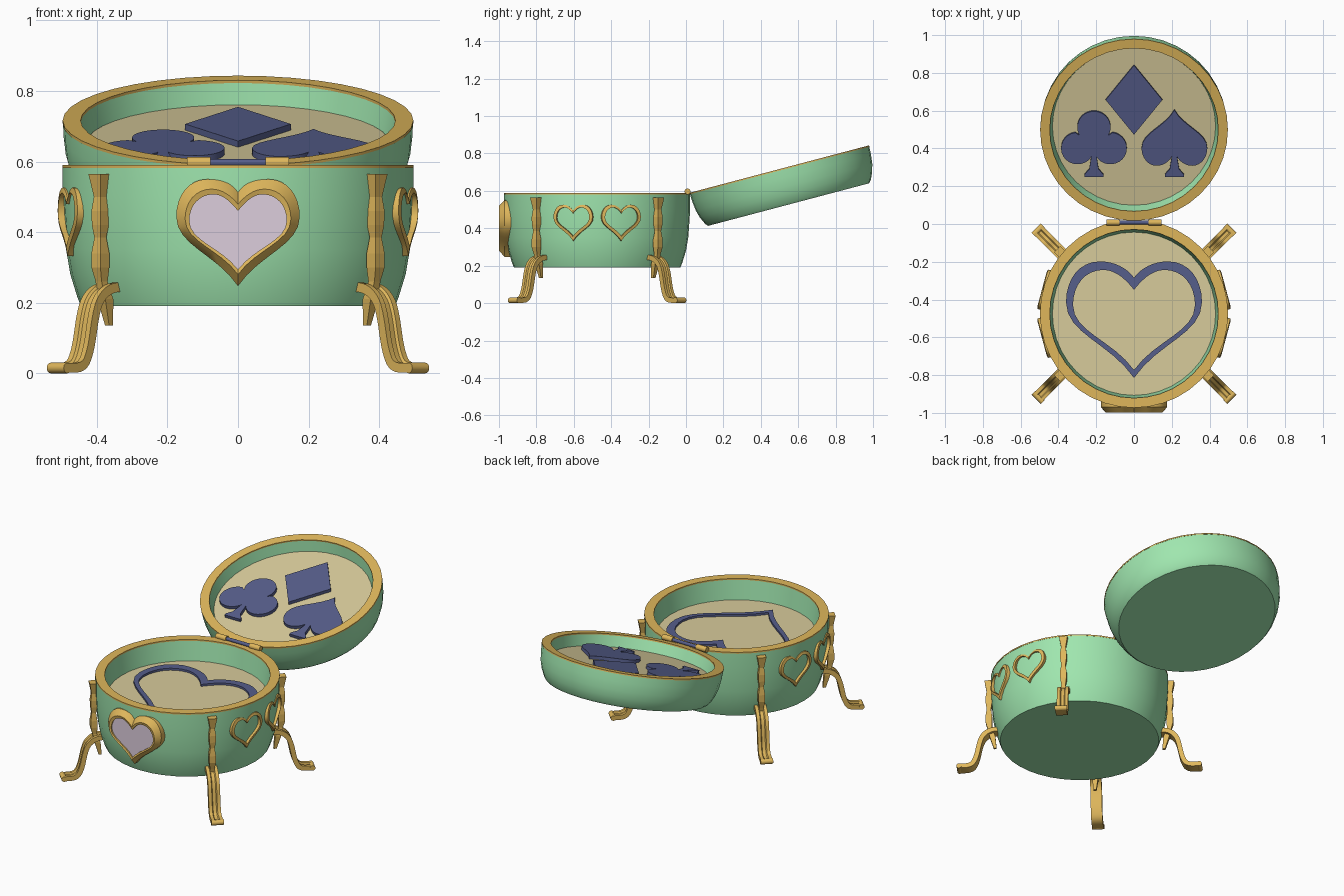
import bpy, bmesh
from math import sin, cos, pi, radians, atan2
from mathutils import Matrix, Vector
from mathutils.geometry import interpolate_bezier

if "Cube" in bpy.data.objects:
    bpy.data.objects.remove(bpy.data.objects["Cube"])

T, R = Matrix.Translation, Matrix.Rotation
CY = -0.475          # centre of the round box in y
SIDES = 40


def material(name, rgb):
    m = bpy.data.materials.new(name)
    m.diffuse_color = [c ** 2.2 for c in rgb] + [1]
    m.use_nodes = True
    m.node_tree.nodes["Principled BSDF"].inputs["Base Color"].default_value = m.diffuse_color
    return m


GREEN = material("green", (0.62, 0.90, 0.68))
GOLD = material("gold", (0.87, 0.71, 0.36))
BEIGE = material("beige", (0.84, 0.79, 0.60))
NAVY = material("navy", (0.34, 0.37, 0.54))
LILAC = material("lilac", (0.86, 0.80, 0.86))


def loft(name, loops, mat, matrix=Matrix(), ring=False, smooth=35):
    """Skin equal-length loops; ring joins last to first, otherwise both ends are capped."""
    bm = bmesh.new()
    vs = [[bm.verts.new(p) for p in lp] for lp in loops]
    n = len(vs[0])
    pairs = list(zip(vs, vs[1:])) + ([(vs[-1], vs[0])] if ring else [])
    for a, b in pairs:
        for i in range(n):
            j = (i + 1) % n
            bm.faces.new((a[i], a[j], b[j], b[i]))
    if not ring:
        bm.faces.new(vs[0])
        bm.faces.new(vs[-1])
    bmesh.ops.recalc_face_normals(bm, faces=bm.faces)
    me = bpy.data.meshes.new(name)
    bm.to_mesh(me)
    bm.free()
    me.materials.append(mat)
    ob = bpy.data.objects.new(name, me)
    bpy.context.collection.objects.link(ob)
    ob.matrix_world = matrix
    if smooth:
        bpy.ops.object.select_all(action='DESELECT')
        ob.select_set(True)
        bpy.context.view_layer.objects.active = ob
        bpy.ops.object.shade_smooth_by_angle(angle=radians(smooth))
    return ob


def lathe(name, profile, mat, matrix, ring=False):
    ang = [2 * pi * i / SIDES for i in range(SIDES)]
    return loft(name, [[(r * cos(a), r * sin(a), z) for a in ang] for r, z in profile],
                mat, matrix, ring)


def at(outline, z):
    return [(x, y, z) for x, y in outline]


def plate(name, outline, z0, z1, mat, matrix):
    return loft(name, [at(outline, z0), at(outline, z1)], mat, matrix)


def curve(*pts, n=9):
    """Chain of cubic beziers sharing end points."""
    out = []
    for k in range(0, len(pts) - 1, 3):
        p0, h0, h1, p1 = (Vector((*p, 0)) for p in pts[k:k + 4])
        out += [(v.x, v.y) for v in interpolate_bezier(p0, h0, h1, p1, n)][:-1]
    return out + [pts[-1]]


def mirrored(half):
    return half + [(-x, y) for x, y in reversed(half) if abs(x) > 1e-5]


def heart(hw, y0, y1, notch):
    half = curve((0, notch), (.1, notch + .08), (.28, 1), (.5, 1), (.8, 1), (1, .85), (1, .65),
                 (1, .38), (.35, .3), (0, 0))
    return mirrored([(x * hw, y0 + y * (y1 - y0)) for x, y in half])


# box body: green bowl, gold rim, beige lining
box = T((0, CY, 0))
lathe("box_body", [(.445, .19), (.455, .215), (.475, .28), (.487, .35), (.493, .43), (.497, .50),
                   (.497, .585), (.447, .585), (.432, .465)], GREEN, box)
lathe("box_rim", [(.498, .582), (.498, .59), (.446, .59), (.446, .582)], GOLD, box, True)
lathe("box_lining", [(.431, .466), (.431, .47)], BEIGE, box)
ho, hi = heart(.36, -.34, .277, .86), heart(.323, -.298, .232, .80)
loft("box_inlay_heart", [at(ho, .468), at(ho, .482), at(hi, .482), at(hi, .468)], NAVY, box, True)

# lid, opened back on its hinge
lid = T((0, .02, .59)) @ R(radians(14.8), 4, 'X') @ T((0, .495, 0))
lathe("lid_shell", [(.445, -.196), (.458, -.182), (.477, -.14), (.488, -.10), (.494, -.05),
                    (.496, -.005), (.447, -.005), (.432, -.073)], GREEN, lid)
lathe("lid_rim", [(.497, -.008), (.497, 0), (.446, 0), (.446, -.008)], GOLD, lid, True)
lathe("lid_lining", [(.431, -.072), (.431, -.068)], BEIGE, lid)

# card suits on the lid lining
plate("diamond_suit", [(.15, .15), (0, .34), (-.15, .15), (0, -.04)], -.07, -.05, NAVY, lid)


def arc(cx, cy, r, a0, a1, n=16):
    return [(cx + r * cos(radians(a0 + (a1 - a0) * i / n)),
             cy + r * sin(radians(a0 + (a1 - a0) * i / n))) for i in range(n + 1)]


stem = [(.012, -.235), (.05, -.26), (.05, -.275)]
stem = [(.05, -.272), (.05, -.258), (.025, -.23), (.014, -.16)]
club = mirrored(stem + arc(.087, -.115, .087, -140, 82) + arc(0, 0, .088, -30, 90))
plate("club_suit", club, -.07, -.05, NAVY, lid @ T((-.212, 0, 0)))
spade = mirrored(stem + curve((.016, -.165), (.04, -.20), (.07, -.21), (.095, -.21), (.14, -.21),
                              (.174, -.165), (.174, -.115), (.174, -.03), (.05, .0), (0, .095)))
plate("spade_suit", spade, -.07, -.05, NAVY, lid @ T((.214, 0, 0)))

# hinge: navy pin with two gold knuckles


def barrel(name, x0, x1, r, mat):
    loft(name, [[(x, .008 + r * cos(a), .597 + r * sin(a))
                 for a in [pi * i / 8 for i in range(16)]] for x in (x0, x1)], mat)


barrel("hinge_pin", -.14, .14, .010, NAVY)
for s, side in ((-1, "left"), (1, "right")):
    barrel("hinge_knuckle_" + side, s * .078, s * .145, .016, GOLD)

# front heart: sloped gold frame around a lilac panel
front = T((0, CY - .49, 0)) @ R(pi / 2, 4, 'X')
ho, hm, hi = heart(.175, .247, .55, .885), heart(.15, .28, .522, .82), heart(.138, .294, .507, .78)
loft("front_heart_frame", [at(ho, -.03), at(ho, .005), at(hm, .034), at(hi, .03), at(hi, -.03)],
     GOLD, front, True)
plate("front_heart_panel", heart(.14, .292, .509, .78), -.03, .022, LILAC, front)

# two thin heart frames on each side
ho, hi = heart(.108, .333, .526, .84), heart(.091, .357, .511, .80)
for s, side in ((-1, "left"), (1, "right")):
    for deg, pos in ((75, "front"), (105, "back")):
        m = box @ R(radians(s * deg), 4, 'Z') @ T((0, -.49, 0)) @ R(pi / 2, 4, 'X')
        loft(f"{side}_{pos}_heart", [at(ho, -.03), at(ho, .010), at(hi, .014), at(hi, -.03)],
             GOLD, m, True)

# faceted posts (z, half width, outward shift) and curved legs
POST = [(.565, .024, 0), (.50, .013, 0), (.46, .018, 0), (.42, .017, 0), (.385, .012, 0),
        (.34, .018, 0), (.30, .018, 0), (.26, .012, -.005), (.21, .016, -.02), (.135, .008, -.035)]
PATH = curve((-.05, .243), (-.01, .245), (.025, .225), (.04, .19), (.06, .14), (.058, .09),
             (.08, .045), (.095, .012), (.12, .014), (.168, .015))


def leg_loops():
    loops = []
    for i, (d, z) in enumerate(PATH):
        a, b = PATH[max(i - 1, 0)], PATH[min(i + 1, len(PATH) - 1)]
        t = Vector((b[0] - a[0], b[1] - a[1])).normalized()
        nx, nz = -t.y, t.x
        # grooved strap cross-section: (across, thickness)
        sec = [(-.032, -.013), (.032, -.013), (.032, .014), (.014, .014), (.009, .007),
               (-.009, .007), (-.014, .014), (-.032, .014)]
        loops.append([(d + nx * h, w, z + nz * h) for w, h in sec])
    return loops


for sx, side in ((-1, "left"), (1, "right")):
    for sy, pos in ((-1, "front"), (1, "back")):
        m = T((sx * .39, CY + sy * .325, 0)) @ R(atan2(sy, sx), 4, 'Z')
        loft(f"{pos}_{side}_post", [[(o + h, h, z), (o - h, h, z), (o - h, -h, z), (o + h, -h, z)]
                                    for z, h, o in POST], GOLD, m, smooth=0)
        loft(f"{pos}_{side}_leg", leg_loops(), GOLD, m)
        # rounded toe
        loft(f"{pos}_{side}_toe", [[(.166 + .015 * cos(a), w, .015 + .015 * sin(a))
                                    for a in [pi * i / 6 for i in range(12)]]
                                   for w in (-.034, .034)], GOLD, m)
